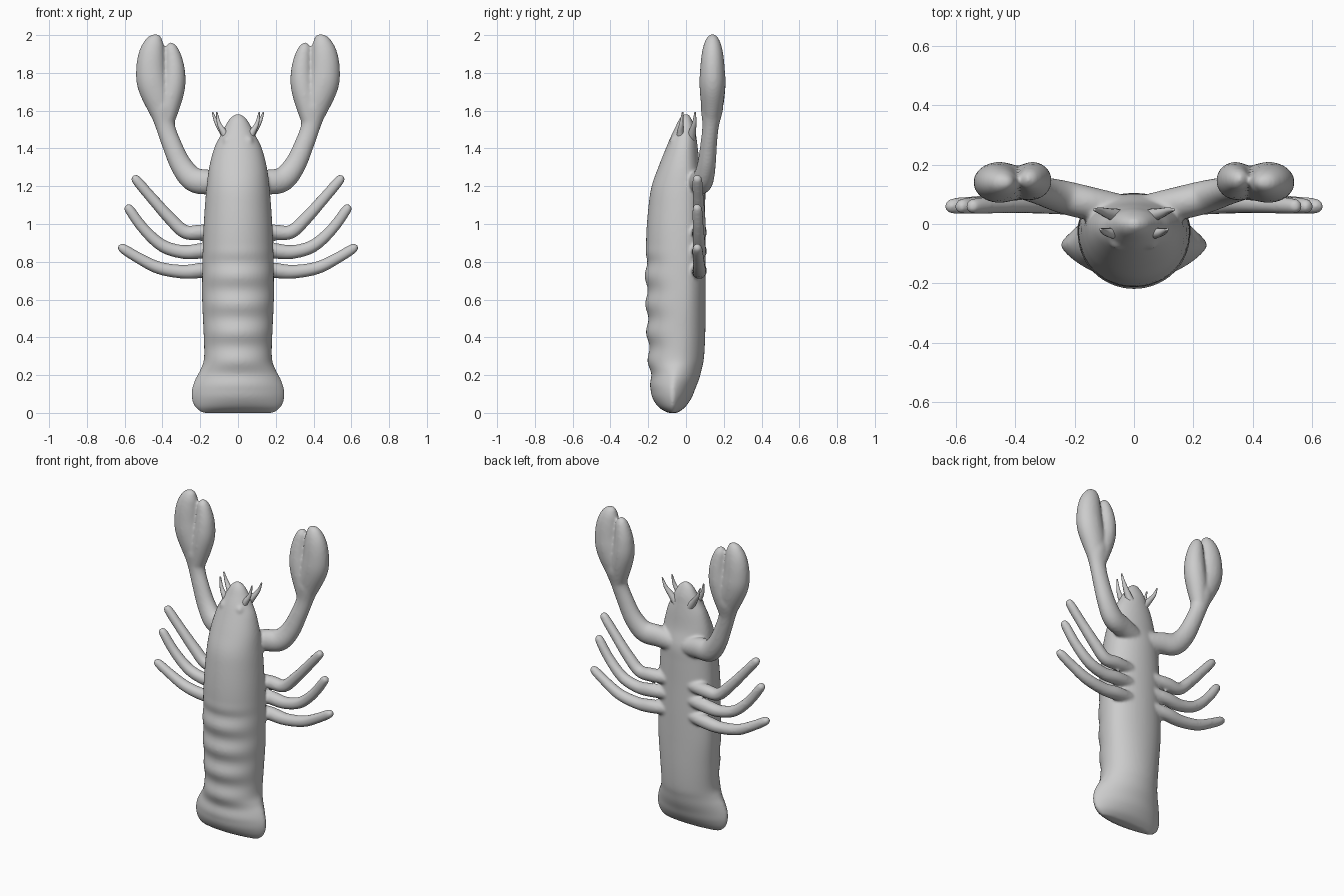
import bpy, bmesh, math
from mathutils import Vector

Y = Vector((0, 1, 0))


def spline(pts, steps):
    """Catmull-Rom through tuples of any length."""
    out = []
    for i in range(len(pts) - 1):
        a, b, c, d = (pts[max(0, min(len(pts) - 1, i + k))] for k in (-1, 0, 1, 2))
        for s in range(steps):
            t = s / steps
            out.append([0.5 * (2 * q + (r - p) * t + (2 * p - 5 * q + 4 * r - u) * t * t
                               + (3 * q - p - 3 * r + u) * t ** 3)
                        for p, q, r, u in zip(a, b, c, d)])
    return out + [list(pts[-1])]


def loft(bm, rings):
    loops = [[bm.verts.new(p) for p in ring] for ring in rings]
    n = len(loops[0])
    for a, b in zip(loops, loops[1:]):
        for i in range(n):
            j = (i + 1) % n
            bm.faces.new((a[i], a[j], b[j], b[i]))
    bm.faces.new(loops[0][::-1])
    bm.faces.new(loops[-1])


def tube(bm, pts, flat=1.0, sides=20):
    """Round limb through (x, y, z, radius), built on both sides of the body."""
    path = spline(pts, 6)
    for sx in (1, -1):
        rings = []
        for i, p in enumerate(path):
            a, b = path[max(0, i - 1)], path[min(len(path) - 1, i + 1)]
            t = (Vector(b[:3]) - Vector(a[:3])).normalized()
            u = t.cross(Y).normalized()
            v = u.cross(t)
            r = max(p[3], 0.003)
            ring = []
            for k in range(sides):
                w = 2 * math.pi * k / sides
                q = Vector(p[:3]) + r * (math.cos(w) * u + flat * math.sin(w) * v)
                ring.append((sx * q.x, q.y, q.z))
            rings.append(ring)
        loft(bm, rings)


def finish(bm, name):
    bmesh.ops.recalc_face_normals(bm, faces=bm.faces[:])
    me = bpy.data.meshes.new(name)
    bm.to_mesh(me)
    bm.free()
    for f in me.polygons:
        f.use_smooth = True
    ob = bpy.data.objects.new(name, me)
    bpy.context.collection.objects.link(ob)
    return ob


def power(v, e):
    return math.copysign(abs(v) ** e, v)


bm = bmesh.new()

# Shell and tail: z, half width, back (-y), belly (+y), widest y, edge sharpness
sections = [
    (0.000, 0.19, -0.095, -0.045, -0.07, 1.1),
    (0.03, 0.228, -0.145, -0.005, -0.07, 1.3),
    (0.08, 0.247, -0.178, 0.03, -0.07, 1.45),
    (0.13, 0.244, -0.188, 0.05, -0.07, 1.45),
    (0.18, 0.226, -0.19, 0.07, -0.065, 1.35),
    (0.23, 0.199, -0.193, 0.083, -0.055, 1.15),
    (0.29, 0.18, -0.197, 0.095, -0.04, 1.0),
    (0.42, 0.182, -0.204, 0.102, -0.03, 0.95),
    (0.60, 0.19, -0.209, 0.104, -0.02, 0.92),
    (0.78, 0.189, -0.212, 0.104, -0.02, 0.92),
    (0.95, 0.184, -0.21, 0.102, -0.02, 0.92),
    (1.10, 0.175, -0.198, 0.102, -0.02, 0.95),
    (1.20, 0.166, -0.182, 0.10, -0.02, 0.95),
    (1.30, 0.153, -0.147, 0.075, -0.015, 0.95),
    (1.40, 0.127, -0.107, 0.063, -0.01, 1.0),
    (1.46, 0.098, -0.082, 0.055, -0.005, 1.0),
    (1.51, 0.073, -0.058, 0.047, 0.0, 1.0),
    (1.555, 0.046, -0.036, 0.03, 0.0, 1.0),
    (1.583, 0.015, -0.012, 0.012, 0.0, 1.0),
]
rings = []
for z, w, back, belly, mid, sharp in spline(sections, 8):
    fade = max(0.0, min(1.0, (z - 0.12) / 0.08, (0.88 - z) / 0.08))
    back += 0.008 * fade * math.cos(2 * math.pi * (z - 0.2) / 0.15)  # shell bands
    ring = []
    for k in range(64):
        a = 2 * math.pi * k / 64
        s = power(math.sin(a), sharp)
        depth = (belly - mid) * s if s > 0 else (mid - back) * s
        ring.append((w * math.cos(a), mid + depth, z))
    rings.append(ring)
loft(bm, rings)

# Claw arms
tube(bm, [(0.05, 0.055, 1.20, 0.055), (0.15, 0.07, 1.22, 0.066), (0.235, 0.09, 1.235, 0.066),
          (0.30, 0.108, 1.31, 0.058), (0.35, 0.12, 1.42, 0.052), (0.385, 0.13, 1.52, 0.052),
          (0.40, 0.138, 1.62, 0.07), (0.40, 0.14, 1.70, 0.05)], 0.85)
# Outer and inner claw fingers
tube(bm, [(0.39, 0.132, 1.53, 0.046), (0.418, 0.138, 1.64, 0.073), (0.45, 0.14, 1.74, 0.084),
          (0.46, 0.14, 1.82, 0.08), (0.456, 0.14, 1.90, 0.07), (0.442, 0.14, 1.96, 0.052),
          (0.43, 0.14, 1.993, 0.028), (0.427, 0.14, 2.004, 0.008)], 0.82)
tube(bm, [(0.385, 0.132, 1.53, 0.044), (0.362, 0.14, 1.64, 0.06), (0.343, 0.145, 1.73, 0.064),
          (0.338, 0.148, 1.81, 0.058), (0.344, 0.15, 1.88, 0.047), (0.355, 0.15, 1.935, 0.032),
          (0.361, 0.15, 1.96, 0.01)], 1.0)

# Walking legs
for pts in (
    [(0.08, 0.96), (0.19, 0.957), (0.28, 0.958), (0.36, 1.03), (0.45, 1.13), (0.54, 1.235)],
    [(0.08, 0.865), (0.19, 0.858), (0.29, 0.852), (0.40, 0.885), (0.50, 0.975), (0.577, 1.08)],
    [(0.08, 0.765), (0.19, 0.755), (0.29, 0.747), (0.42, 0.768), (0.53, 0.822), (0.612, 0.872)],
):
    radii = (0.035, 0.041, 0.037, 0.034, 0.030, 0.026)
    depths = (0.06, 0.07, 0.07, 0.07, 0.065, 0.06)
    leg = [(x, y, z, r) for (x, z), r, y in zip(pts, radii, depths)]
    d = (Vector(leg[-1][:3]) - Vector(leg[-2][:3])).normalized() * 0.026
    x, y, z, r = leg[-1]
    leg.append((x + d.x, y, z + d.z, 0.008))
    tube(bm, leg)

# Eye bumps
tube(bm, [(0.055, -0.06, 1.415, 0.008), (0.057, -0.064, 1.43, 0.022),
          (0.055, -0.058, 1.45, 0.022), (0.05, -0.05, 1.465, 0.008)])

# Fuse the parts into one soft skin
body = finish(bm, "lobster_body")
m = body.modifiers.new("fuse", 'REMESH')
m.mode = 'VOXEL'
m.voxel_size = 0.008
m.use_smooth_shade = True
m = body.modifiers.new("soften", 'SMOOTH')
m.factor = 0.5
m.iterations = 10

# Feelers: a front and a rear pair
bm = bmesh.new()
tube(bm, [(0.045, 0.025, 1.44, 0.026), (0.085, 0.035, 1.495, 0.018),
          (0.115, 0.045, 1.54, 0.011), (0.135, 0.048, 1.592, 0.004)], sides=12)
tube(bm, [(0.045, -0.025, 1.43, 0.026), (0.075, -0.03, 1.485, 0.018),
          (0.10, -0.025, 1.53, 0.011), (0.113, -0.018, 1.592, 0.004)], sides=12)
finish(bm, "feelers")
